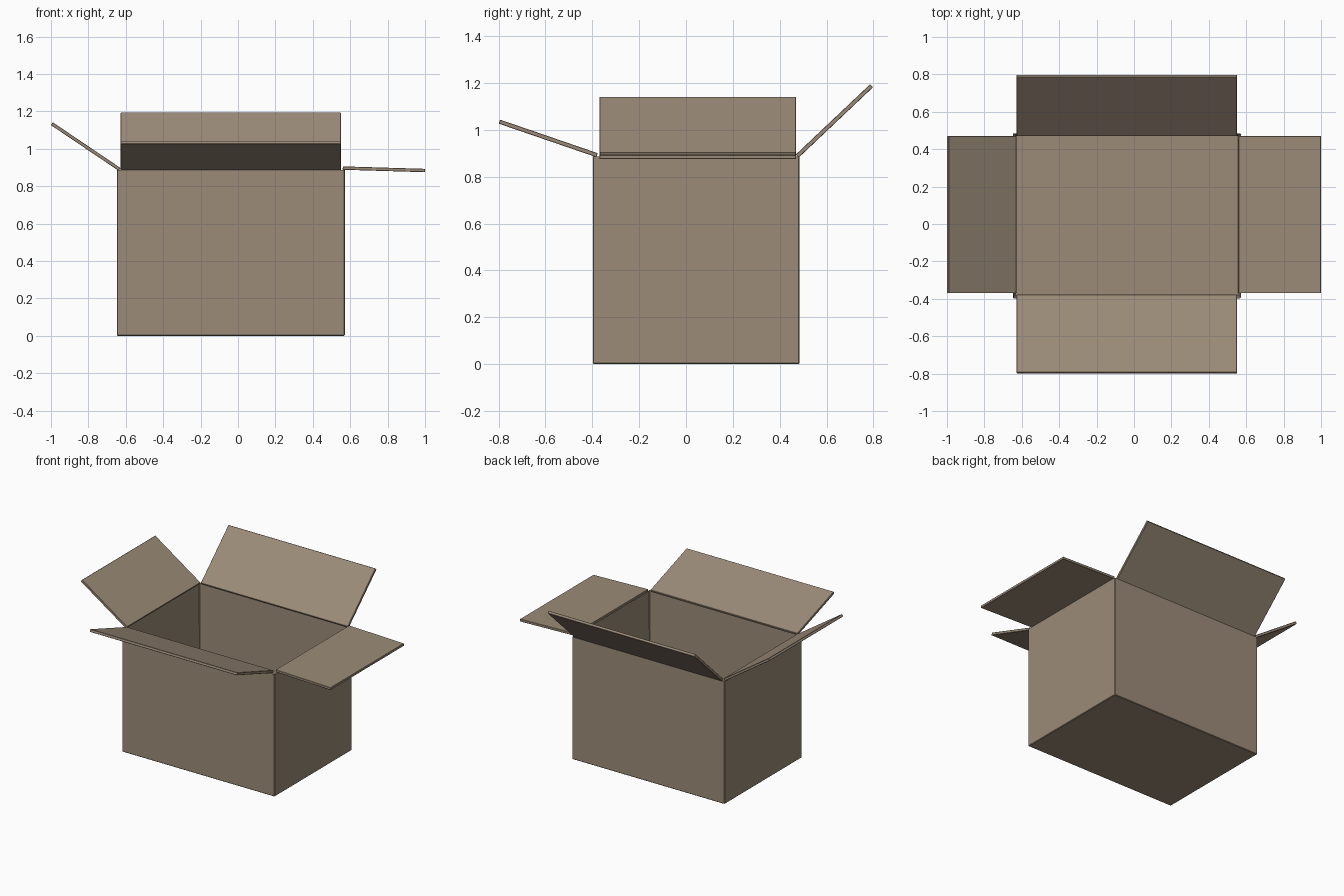
import bpy, bmesh, math
from mathutils import Vector

cube = bpy.data.objects.get("Cube")
if cube:
    bpy.data.objects.remove(cube, do_unlink=True)

card = bpy.data.materials.new("cardboard brown")
card.use_nodes = True
color = (0.33, 0.26, 0.19, 1)
card.diffuse_color = color
card.node_tree.nodes["Principled BSDF"].inputs["Base Color"].default_value = color

X0, X1, Y0, Y1, TOP = -0.648, 0.571, -0.398, 0.485, 0.89
WALL = 0.015


def finish(name, bm, bevel):
    bmesh.ops.recalc_face_normals(bm, faces=bm.faces)
    mesh = bpy.data.meshes.new(name)
    bm.to_mesh(mesh)
    bm.free()
    mesh.materials.append(card)
    obj = bpy.data.objects.new(name, mesh)
    bpy.context.collection.objects.link(obj)
    mod = obj.modifiers.new("worn edges", "BEVEL")
    mod.width, mod.segments, mod.limit_method = bevel, 1, 'ANGLE'
    return obj


# Open box: the top face is inset and pushed down to hollow the carton
bm = bmesh.new()
bmesh.ops.create_cube(bm, size=1)
for v in bm.verts:
    v.co = ((X0 + X1) / 2 + v.co.x * (X1 - X0),
            (Y0 + Y1) / 2 + v.co.y * (Y1 - Y0), (v.co.z + 0.5) * TOP)
top = max(bm.faces, key=lambda f: f.calc_center_median().z)
bmesh.ops.inset_region(bm, faces=[top], thickness=WALL)
bmesh.ops.translate(bm, verts=top.verts, vec=(0, 0, WALL - TOP))
finish("carton_body", bm, 0.004)


# Flap: a thin board from its hinge line to its free edge
def flap(name, hinge, tip, along, low, high):
    hinge, tip, along = Vector(hinge), Vector(tip), Vector(along)
    out = tip - hinge
    normal = out.cross(along).normalized() * 0.009
    bm = bmesh.new()
    bmesh.ops.create_cube(bm, size=1)
    for v in bm.verts:
        x, y, z = v.co
        v.co = (hinge + out * (x + 0.5) + normal * 2 * z
                + along * (low + (high - low) * (y + 0.5)))
    finish(name, bm, 0.002)


flap("right_flap", (-0.633, 0, 0.89), (-0.995, 0, 1.134), (0, 1, 0), -0.37, 0.47)
flap("left_flap", (0.56, 0, 0.897), (1.0, 0, 0.884), (0, 1, 0), -0.37, 0.47)
flap("front_flap", (0, -0.38, 0.892), (0, -0.797, 1.035), (1, 0, 0), -0.627, 0.55)
flap("back_flap", (0, 0.475, 0.888), (0, 0.792, 1.188), (1, 0, 0), -0.627, 0.55)
